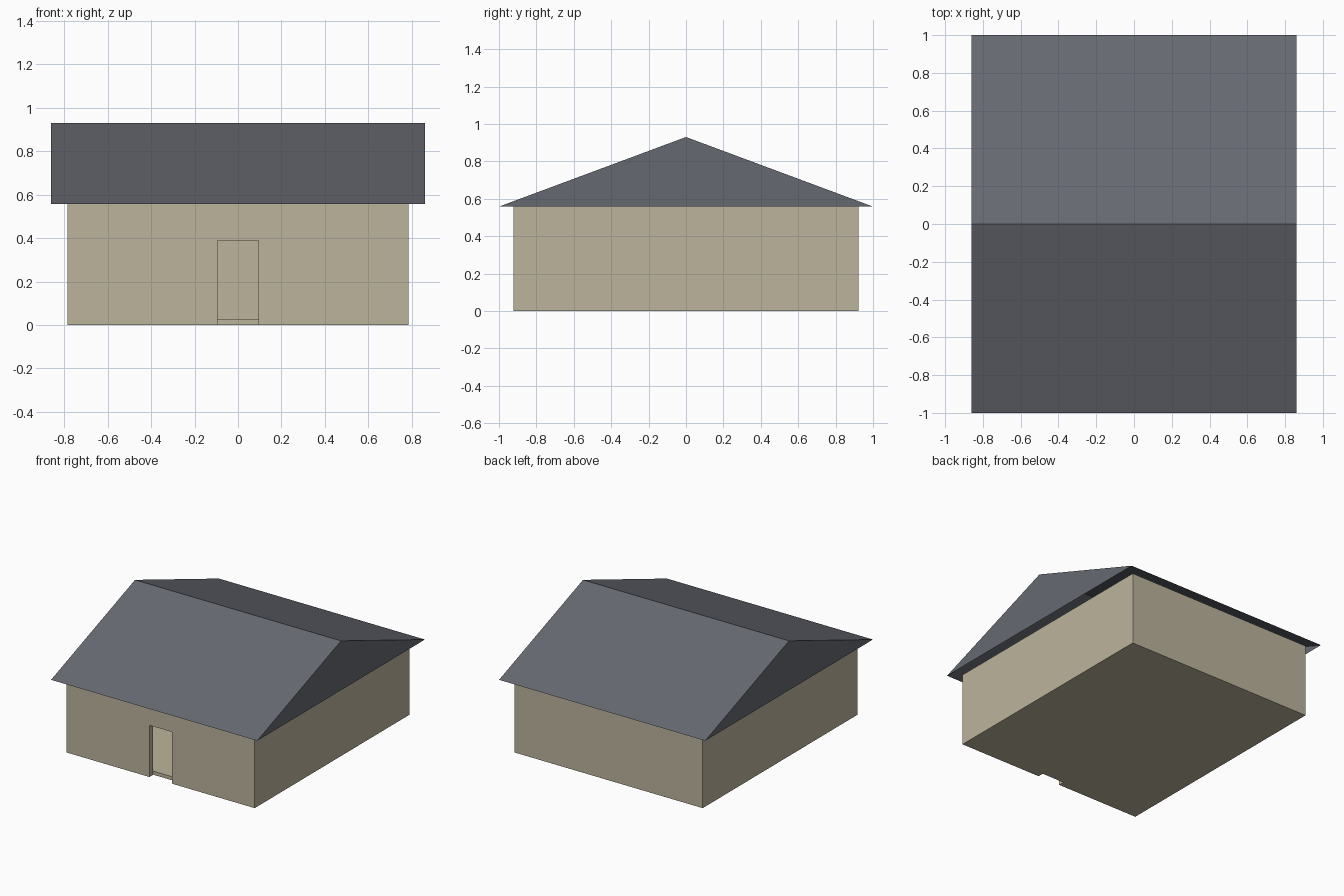
import bpy, bmesh

if "Cube" in bpy.data.objects:
    bpy.data.objects.remove(bpy.data.objects["Cube"])


def srgb(r, g, b):
    lin = lambda c: c / 12.92 if c <= 0.04045 else ((c + 0.055) / 1.055) ** 2.4
    return tuple(lin(c / 255) for c in (r, g, b)) + (1,)


def material(name, colour):
    m = bpy.data.materials.new(name)
    m.diffuse_color = colour
    m.use_nodes = True
    m.node_tree.nodes["Principled BSDF"].inputs["Base Color"].default_value = m.diffuse_color
    return m


def mesh_object(name, bm, mat):
    me = bpy.data.meshes.new(name)
    bm.to_mesh(me)
    bm.free()
    me.materials.append(mat)
    ob = bpy.data.objects.new(name, me)
    bpy.context.collection.objects.link(ob)
    return ob


def box(name, x0, x1, y0, y1, z0, z1, mat):
    bm = bmesh.new()
    bmesh.ops.create_cube(bm, size=1)
    for v in bm.verts:
        v.co = (x1 if v.co.x > 0 else x0, y1 if v.co.y > 0 else y0,
                z1 if v.co.z > 0 else z0)
    return mesh_object(name, bm, mat)


def cut(target, cutter):
    mod = target.modifiers.new("cut", 'BOOLEAN')
    mod.operation = 'DIFFERENCE'
    mod.solver = 'EXACT'
    mod.object = cutter
    bpy.context.view_layer.objects.active = target
    bpy.ops.object.modifier_apply(modifier=mod.name)
    bpy.data.objects.remove(cutter)


plaster = material("beige plaster", srgb(188, 180, 156))
slate = material("slate grey", srgb(102, 105, 113))

WX, WY, WH = 0.785, 0.922, 0.558     # walls: half sizes and height
T = 0.045                            # wall thickness
RX, RY, RH = 0.86, 1.0, 0.93         # roof: half sizes and ridge height

# Hollow walls with an open doorway in the front
walls = box("walls", -WX, WX, -WY, WY, 0, WH, plaster)
cut(walls, box("room_cutter", -WX + T, WX - T, -WY + T, WY - T, -0.2, 1, plaster))
cut(walls, box("door_cutter", -0.094, 0.094, -WY - 0.1, -WY + 2 * T, -0.2, 0.39, plaster))

# Floor slab inside the walls
box("floor", -WX + T, WX - T, -WY + T, WY - T, 0, 0.027, plaster)

# Gabled roof shell, open underneath
bm = bmesh.new()
left, right = [[bm.verts.new((x, y, z)) for y, z in
                ((-RY, WH), (0, RH), (RY, WH))] for x in (-RX, RX)]
bm.faces.new((left[0], right[0], right[1], left[1]))
bm.faces.new((left[1], right[1], right[2], left[2]))
bm.faces.new((left[0], left[1], left[2]))
bm.faces.new((right[0], right[2], right[1]))
mesh_object("roof", bm, slate)
